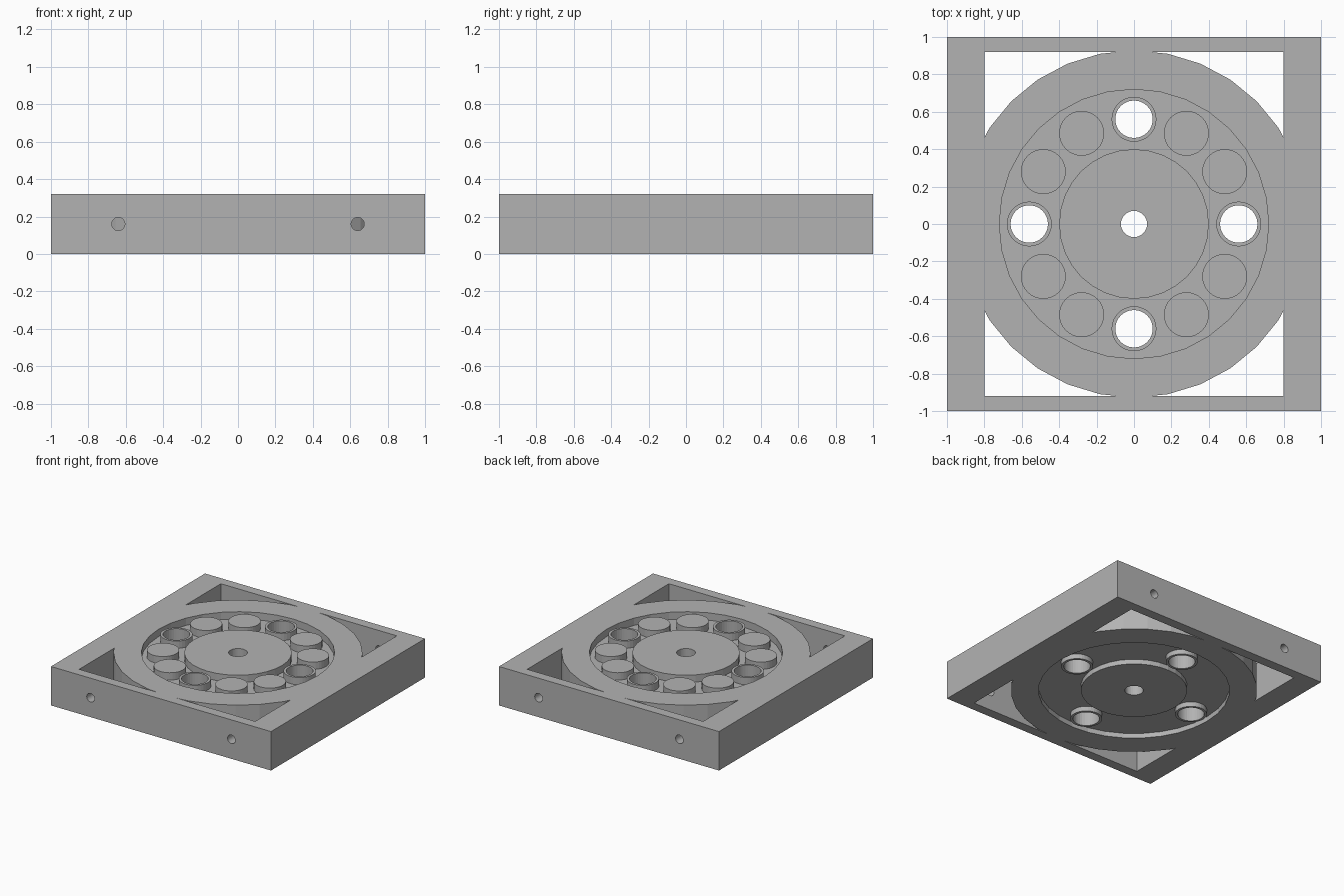
import bpy, bmesh
from math import pi, cos, sin
from mathutils import Matrix

cube = bpy.data.objects.get("Cube")
if cube:
    bpy.data.objects.remove(cube, do_unlink=True)

HEIGHT, FLOOR, DECK = 0.32, 0.04, 0.26
SEGMENTS = 32

grey = bpy.data.materials.new("plain grey")
grey.use_nodes = True
colour = (0.45, 0.45, 0.45, 1)
grey.diffuse_color = colour
grey.node_tree.nodes["Principled BSDF"].inputs["Base Color"].default_value = colour


def finish(name, bm):
    bmesh.ops.recalc_face_normals(bm, faces=bm.faces)
    mesh = bpy.data.meshes.new(name)
    bm.to_mesh(mesh)
    bm.free()
    mesh.materials.append(grey)
    obj = bpy.data.objects.new(name, mesh)
    bpy.context.collection.objects.link(obj)
    return obj


def box(name, x, y, z0, z1):
    bm = bmesh.new()
    bmesh.ops.create_cube(bm, size=1)
    bmesh.ops.scale(bm, vec=(2 * x, 2 * y, z1 - z0), verts=bm.verts)
    bmesh.ops.translate(bm, vec=(0, 0, (z0 + z1) / 2), verts=bm.verts)
    return finish(name, bm)


def cylinder(name, radius, z0, z1, x=0, y=0):
    bm = bmesh.new()
    bmesh.ops.create_cone(bm, cap_ends=True, segments=SEGMENTS, radius1=radius,
                          radius2=radius, depth=z1 - z0)
    bmesh.ops.translate(bm, vec=(x, y, (z0 + z1) / 2), verts=bm.verts)
    return finish(name, bm)


def revolve(name, profile, x=0, y=0):
    """Spin a closed (radius, height) outline around an upright axis."""
    bm = bmesh.new()
    rings = []
    for i in range(SEGMENTS):
        a = 2 * pi * i / SEGMENTS
        rings.append([bm.verts.new((x + r * cos(a), y + r * sin(a), z)) for r, z in profile])
    n = len(profile)
    for i in range(SEGMENTS):
        here, there = rings[i], rings[(i + 1) % SEGMENTS]
        for j in range(n):
            k = (j + 1) % n
            bm.faces.new((here[j], there[j], there[k], here[k]))
    return finish(name, bm)


def cut(target, cutter):
    mod = target.modifiers.new("cut", 'BOOLEAN')
    mod.operation, mod.solver, mod.object = 'DIFFERENCE', 'EXACT', cutter
    bpy.context.view_layer.objects.active = target
    bpy.ops.object.modifier_apply(modifier=mod.name)
    bpy.data.objects.remove(cutter, do_unlink=True)


# Square frame with open corners around a round collar
frame = box("frame", 1, 1, 0, HEIGHT)
corners = box("corner_cutter", 0.8, 0.92, -0.1, HEIGHT + 0.1)
cut(corners, cylinder("collar_keep", 0.928, -0.2, HEIGHT + 0.2))
cut(frame, corners)
cut(frame, cylinder("bore_cutter", 0.72, -0.1, HEIGHT + 0.1))

# Small bolt holes through the front and back walls
for side in (-1, 1):
    for x in (-0.64, 0.64):
        drill = cylinder("bolt_cutter", 0.035, -0.14, 0.14)
        drill.data.transform(Matrix.Translation((x, side, HEIGHT / 2))
                             @ Matrix.Rotation(pi / 2, 4, 'X'))
        cut(frame, drill)

# Recessed deck with a raised, bored hub
deck = revolve("deck_and_hub", [(0.07, 0), (0.4, 0), (0.4, FLOOR), (0.722, FLOOR),
                                (0.722, DECK), (0.4, DECK), (0.4, HEIGHT), (0.07, HEIGHT)])

# Ring of twelve posts: every third one is an open tube
for i in range(12):
    a = i * pi / 6
    x, y = 0.56 * cos(a), 0.56 * sin(a)
    if i % 3 == 0:
        cut(deck, cylinder("tube_cutter", 0.11, -0.1, HEIGHT + 0.1, x, y))
        revolve(f"tube_{i}", [(0.1, 0), (0.12, 0), (0.12, HEIGHT), (0.1, HEIGHT)], x, y)
    else:
        cylinder(f"post_{i}", 0.12, DECK - 0.1, HEIGHT, x, y)
